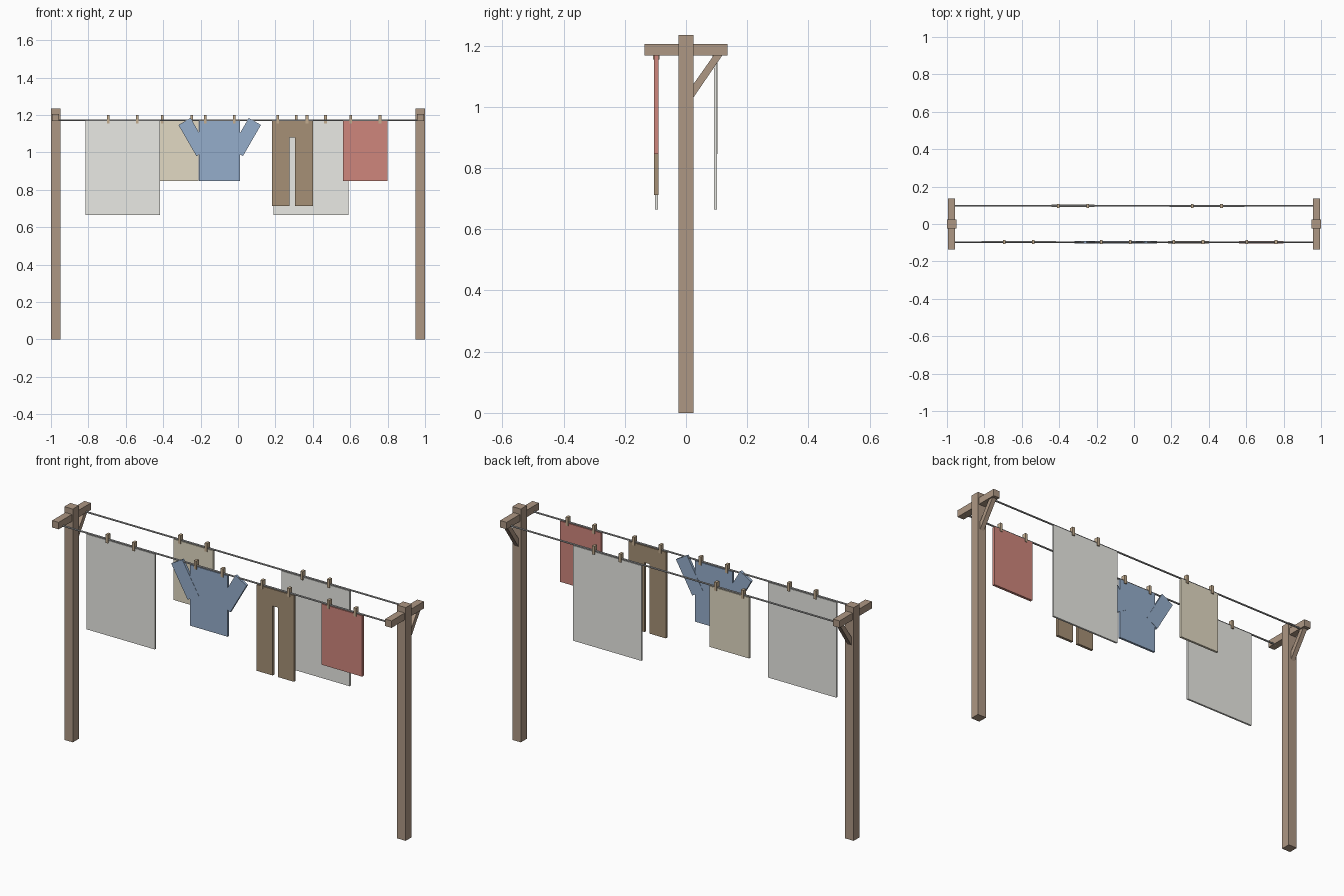
import bpy, math

if "Cube" in bpy.data.objects:
    bpy.data.objects.remove(bpy.data.objects["Cube"])

def material(name, rgb):
    m = bpy.data.materials.new(name)
    m.diffuse_color = (*rgb, 1)
    m.use_nodes = True
    m.node_tree.nodes["Principled BSDF"].inputs["Base Color"].default_value = m.diffuse_color
    return m

WOOD = material("wood", (0.42, 0.31, 0.23))
CORD = material("cord", (0.4, 0.4, 0.4))
WHITE = material("white_cloth", (0.82, 0.82, 0.78))
CREAM = material("cream_cloth", (0.76, 0.70, 0.55))
BLUE = material("blue_cloth", (0.30, 0.42, 0.60))
BROWN = material("brown_cloth", (0.38, 0.28, 0.18))
RED = material("red_cloth", (0.62, 0.24, 0.20))
PEG = material("peg_wood", (0.55, 0.42, 0.28))

LINE_Y, LINE_Z, TOP = 0.097, 1.172, 1.168

def prism(name, pts, axis, centre, depth, mat):
    """Extrude a 2D outline along x (points are y,z) or y (points are x,z)."""
    n = len(pts)
    verts = []
    for d in (centre - depth / 2, centre + depth / 2):
        verts += [(d, a, b) if axis == "x" else (a, d, b) for a, b in pts]
    faces = [tuple(range(n))[::-1], tuple(range(n, 2 * n))]
    faces += [(i, (i + 1) % n, n + (i + 1) % n, n + i) for i in range(n)]
    if axis == "y":
        faces = [f[::-1] for f in faces]
    me = bpy.data.meshes.new(name)
    me.from_pydata(verts, [], faces)
    me.materials.append(mat)
    ob = bpy.data.objects.new(name, me)
    bpy.context.collection.objects.link(ob)
    return ob

def rect(x0, x1, z0, z1):
    return [(x0, z0), (x1, z0), (x1, z1), (x0, z1)]

def pegs(name, cx, y):
    for s in (-1, 1):
        x = cx + s * 0.078
        prism(name + "_peg", rect(x - 0.007, x + 0.007, 1.155, 1.2), "y", y, 0.022, PEG)

def cloth(name, cx, w, bottom, y, mat, t):
    prism(name, rect(cx - w / 2, cx + w / 2, bottom, TOP), "y", y, t, mat)
    pegs(name, cx, y)

# Posts with cross arms and a diagonal brace on the back side
for side, s in (("left", -1), ("right", 1)):
    x = s * 0.975
    prism(side + "_post", rect(-0.025, 0.025, 0, 1.235), "x", x, 0.05, WOOD)
    prism(side + "_cross_arm", rect(-0.135, 0.135, 1.168, 1.205), "x", x, 0.038, WOOD)
    prism(side + "_brace", [(0.02, 1.024), (0.12, 1.17), (0.092, 1.17), (0.02, 1.068)],
          "x", x, 0.024, WOOD)

# Two lines
for name, y in (("front_line", -LINE_Y), ("back_line", LINE_Y)):
    bpy.ops.mesh.primitive_cylinder_add(vertices=8, radius=0.0045, depth=1.95,
                                        location=(0, y, LINE_Z), rotation=(0, math.pi / 2, 0))
    bpy.context.object.name = name
    bpy.context.object.data.materials.append(CORD)

# Flat laundry
cloth("front_sheet", -0.616, 0.40, 0.664, -LINE_Y, WHITE, 0.010)
cloth("red_towel", 0.681, 0.238, 0.846, -LINE_Y, RED, 0.014)
cloth("cream_towel", -0.326, 0.232, 0.846, LINE_Y, CREAM, 0.012)
cloth("back_sheet", 0.39, 0.40, 0.664, LINE_Y, WHITE, 0.010)

# Shirt: body and two raised sleeves
SX = -0.098
cloth("shirt_body", SX, 0.22, 0.846, -LINE_Y, BLUE, 0.012)
for s in (-1, 1):
    cx, cz, a = SX + s * 0.14, 1.082, s * math.radians(30)
    pts = [(cx + u * math.cos(a) + v * math.sin(a), cz - u * math.sin(a) + v * math.cos(a))
           for u, v in rect(-0.0375, 0.0375, -0.096, 0.096)]
    prism("shirt_sleeve", pts, "y", -LINE_Y, 0.014, BLUE)

# Trousers: one outline with a gap between the legs
TX = 0.291
prism("trousers", [(TX + x, z) for x, z in
      [(-0.11, 0.712), (-0.015, 0.712), (-0.015, 1.08), (0.015, 1.08),
       (0.015, 0.712), (0.11, 0.712), (0.11, TOP), (-0.11, TOP)]],
      "y", -LINE_Y, 0.014, BROWN)
pegs("trousers", TX, -LINE_Y)
